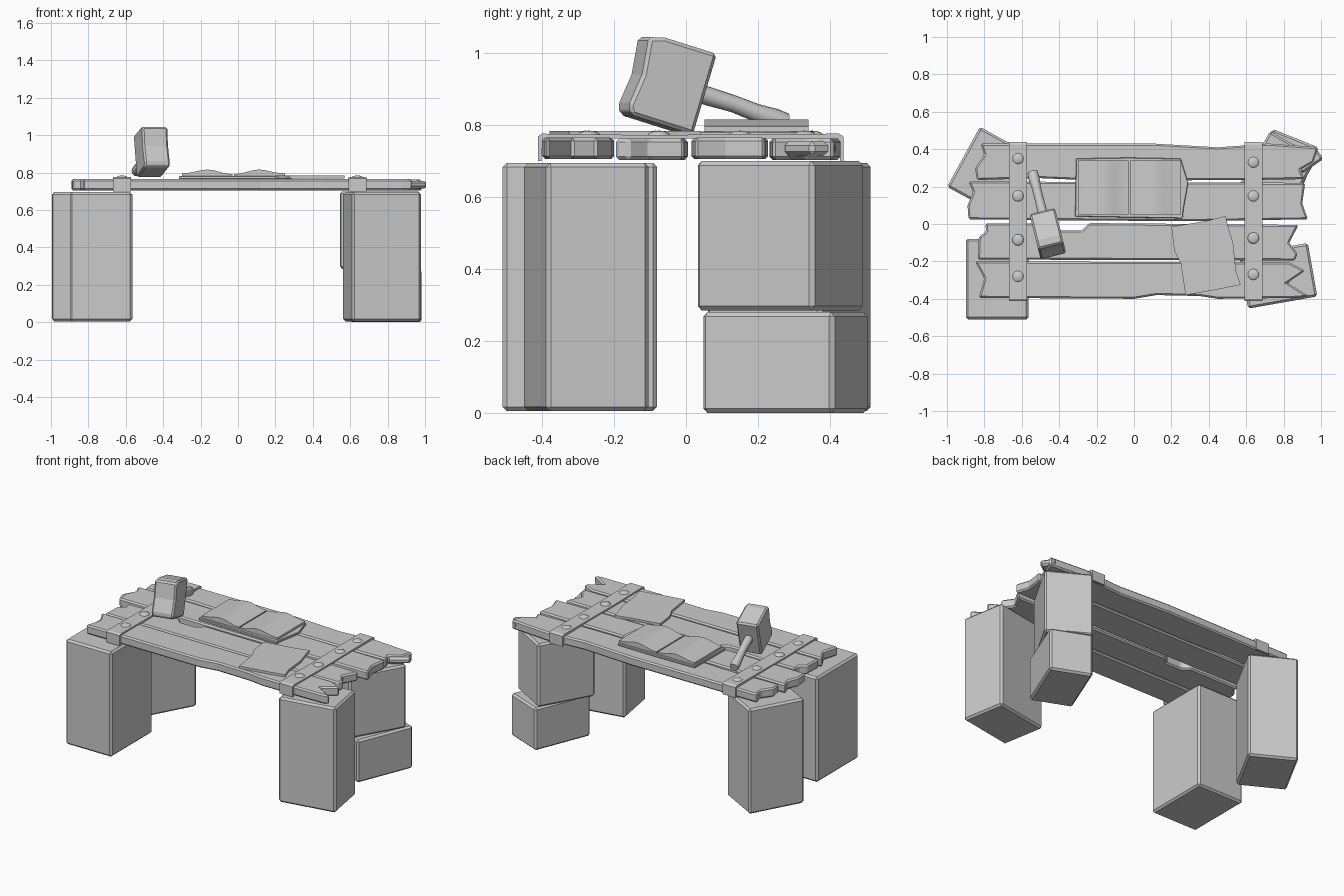
import bpy, bmesh
from math import radians, sin, cos, pi
from mathutils import Vector

if "Cube" in bpy.data.objects:
    bpy.data.objects.remove(bpy.data.objects["Cube"])


def add_bevel(ob, width):
    m = ob.modifiers.new("bevel", 'BEVEL')
    m.width = width
    m.segments = 1
    m.limit_method = 'ANGLE'
    m.angle_limit = radians(40)


def make_object(name, bm, bevel=0):
    bmesh.ops.recalc_face_normals(bm, faces=bm.faces)
    me = bpy.data.meshes.new(name)
    bm.to_mesh(me)
    bm.free()
    ob = bpy.data.objects.new(name, me)
    bpy.context.collection.objects.link(ob)
    if bevel:
        add_bevel(ob, bevel)
    return ob


def prism(name, pts, lo, hi, plane='xy', bevel=0):
    """Extrude an outline; 'xy' goes up z, 'xz' along y, 'yz' along x."""
    place = {'xy': lambda a, b, d: (a, b, d),
             'xz': lambda a, b, d: (a, d, b),
             'yz': lambda a, b, d: (d, a, b)}[plane]
    bm = bmesh.new()
    face = bm.faces.new([bm.verts.new(place(a, b, lo)) for a, b in pts])
    new = bmesh.ops.extrude_face_region(bm, geom=[face])['geom']
    shift = Vector(place(0, 0, hi - lo))
    bmesh.ops.translate(bm, vec=shift, verts=[v for v in new if isinstance(v, bmesh.types.BMVert)])
    return make_object(name, bm, bevel)


def block(name, center, size, angle, lo, hi):
    sx, sy = size[0] / 2, size[1] / 2
    ob = prism(name, [(-sx, -sy), (sx, -sy), (sx, sy), (-sx, sy)], lo, hi, 'xy', 0.012)
    ob.location = (center[0], center[1], 0)
    ob.rotation_euler.z = radians(angle)
    return ob


# Stone legs
block("front_left_leg", (-0.732, -0.295), (0.335, 0.43), 0, 0.005, 0.695)
block("front_right_leg", (0.77, -0.277), (0.375, 0.29), 10, 0.005, 0.695)
block("back_left_leg", (-0.78, 0.287), (0.30, 0.365), -28.7, 0.005, 0.695)
block("back_right_leg_lower", (0.79, 0.276), (0.265, 0.394), -22, 0.0, 0.28)
block("back_right_leg_upper", (0.76, 0.262), (0.29, 0.375), -30, 0.285, 0.70)

# Rough planks with splintered ends
planks = {
    "back_plank": [(-0.84, 0.235), (-0.5, 0.245), (-0.2, 0.232), (0.6, 0.235), (0.91, 0.24),
                   (0.89, 0.29), (0.96, 0.33), (0.985, 0.41), (0.72, 0.43), (0.45, 0.41),
                   (0.1, 0.43), (-0.82, 0.43), (-0.80, 0.37), (-0.85, 0.30)],
    "upper_middle_plank": [(-0.885, 0.025), (-0.4, 0.02), (0.3, 0.015), (0.93, 0.025), (0.90, 0.11),
                           (0.915, 0.22), (0.5, 0.222), (-0.3, 0.225), (-0.885, 0.228),
                           (-0.86, 0.17), (-0.89, 0.10)],
    "lower_middle_plank": [(-0.835, -0.19), (0.86, -0.195), (0.875, -0.16), (0.83, -0.10),
                           (0.88, -0.005), (-0.24, 0.005), (-0.28, -0.035), (-0.39, -0.035),
                           (-0.43, 0.003), (-0.795, 0.003), (-0.79, -0.04), (-0.83, -0.07)],
    "front_plank": [(-0.83, -0.395), (0.0, -0.40), (0.12, -0.38), (0.35, -0.385), (0.45, -0.40),
                    (0.88, -0.395), (0.935, -0.385), (0.82, -0.315), (0.915, -0.25),
                    (0.83, -0.205), (-0.85, -0.20), (-0.80, -0.29)],
}
for i, (name, pts) in enumerate(planks.items()):
    prism(name, pts, 0.703 + 0.002 * (i % 2), 0.762 + 0.003 * (i % 2), 'xy', 0.009)

# Raised splinter on the right rear plank end
splinter = block("plank_splinter", (0.93, 0.345), (0.14, 0.09), 35, 0.715, 0.755)

# Straps wrapping over the planks, with rivets
strap_profile = [(-0.412, 0.70), (-0.412, 0.768), (-0.40, 0.776), (-0.1, 0.772), (0.2, 0.775),
                 (0.425, 0.776), (0.438, 0.768), (0.438, 0.70), (0.428, 0.70), (0.424, 0.762),
                 (-0.398, 0.762), (-0.402, 0.70)]
for side, x, ys in (("left", -0.62, (0.35, 0.15, -0.085, -0.28)),
                    ("right", 0.638, (0.33, 0.15, -0.075, -0.27))):
    prism(side + "_strap", strap_profile, x - 0.048, x + 0.048, 'yz')
    for n, y in enumerate(ys):
        bm = bmesh.new()
        bmesh.ops.create_uvsphere(bm, u_segments=12, v_segments=8, radius=0.031)
        ob = make_object(f"{side}_rivet_{n + 1}", bm)
        ob.location = (x, y, 0.772)
        ob.scale.z = 0.4
        for p in ob.data.polygons:
            p.use_smooth = True

# Open book: cover plate and two curved page stacks
prism("book_cover", [(-0.315, 0.04), (-0.03, 0.035), (0.26, 0.03), (0.265, 0.08), (0.29, 0.22),
                     (0.25, 0.35), (-0.03, 0.355), (-0.31, 0.35)], 0.766, 0.782, 'xy', 0.003)


def pages(name, outer, spine):
    top = []
    for i in range(11):
        t = i / 10
        z = 0.796 + 0.032 * sin(pi * min(1, t * 1.06)) ** 2 * (0.35 + 0.65 * t) - 0.003 * t
        top.append((outer + (spine - outer) * t, z))
    ob = prism(name, [(outer, 0.78)] + top + [(spine, 0.78)], 0.052, 0.34, 'xz')
    for p in ob.data.polygons:
        p.use_smooth = abs(p.normal.z) > 0.7


pages("left_pages", -0.30, -0.03)
pages("right_pages", 0.25, -0.022)

# Loose parchment with torn edges
prism("parchment", [(0.20, -0.015), (0.215, -0.14), (0.25, -0.21), (0.275, -0.38), (0.42, -0.355),
                    (0.57, -0.325), (0.545, -0.25), (0.53, -0.1), (0.505, -0.02), (0.49, 0.042),
                    (0.38, 0.015)], 0.768, 0.783)

# Mallet: faceted head with tilted handle
tilt = (radians(-17), 0, radians(14))
head_at = (-0.46, -0.055, 0.915)
head = prism("mallet_head", [(-0.10, -0.095), (-0.085, -0.117), (0.10, -0.117), (0.10, 0.117),
                             (-0.055, 0.117), (-0.10, 0.105), (-0.088, 0.0)], -0.07, 0.07, 'yz', 0.01)
bm = bmesh.new()
rings = []
for d, r, sag in ((0.0, 0.026, 0), (0.13, 0.026, 0.002), (0.2, 0.024, 0.003),
                  (0.27, 0.025, -0.002), (0.33, 0.030, -0.004), (0.36, 0.027, -0.004)):
    rings.append([bm.verts.new((r * cos(k * pi / 6), d, sag + r * sin(k * pi / 6))) for k in range(12)])
for a, b in zip(rings, rings[1:]):
    for k in range(12):
        bm.faces.new((a[k], a[(k + 1) % 12], b[(k + 1) % 12], b[k])).smooth = True
bm.faces.new(rings[0])
bm.faces.new(rings[-1])
handle = make_object("mallet_handle", bm)
for ob in (head, handle):
    ob.location = head_at
    ob.rotation_euler = tilt
